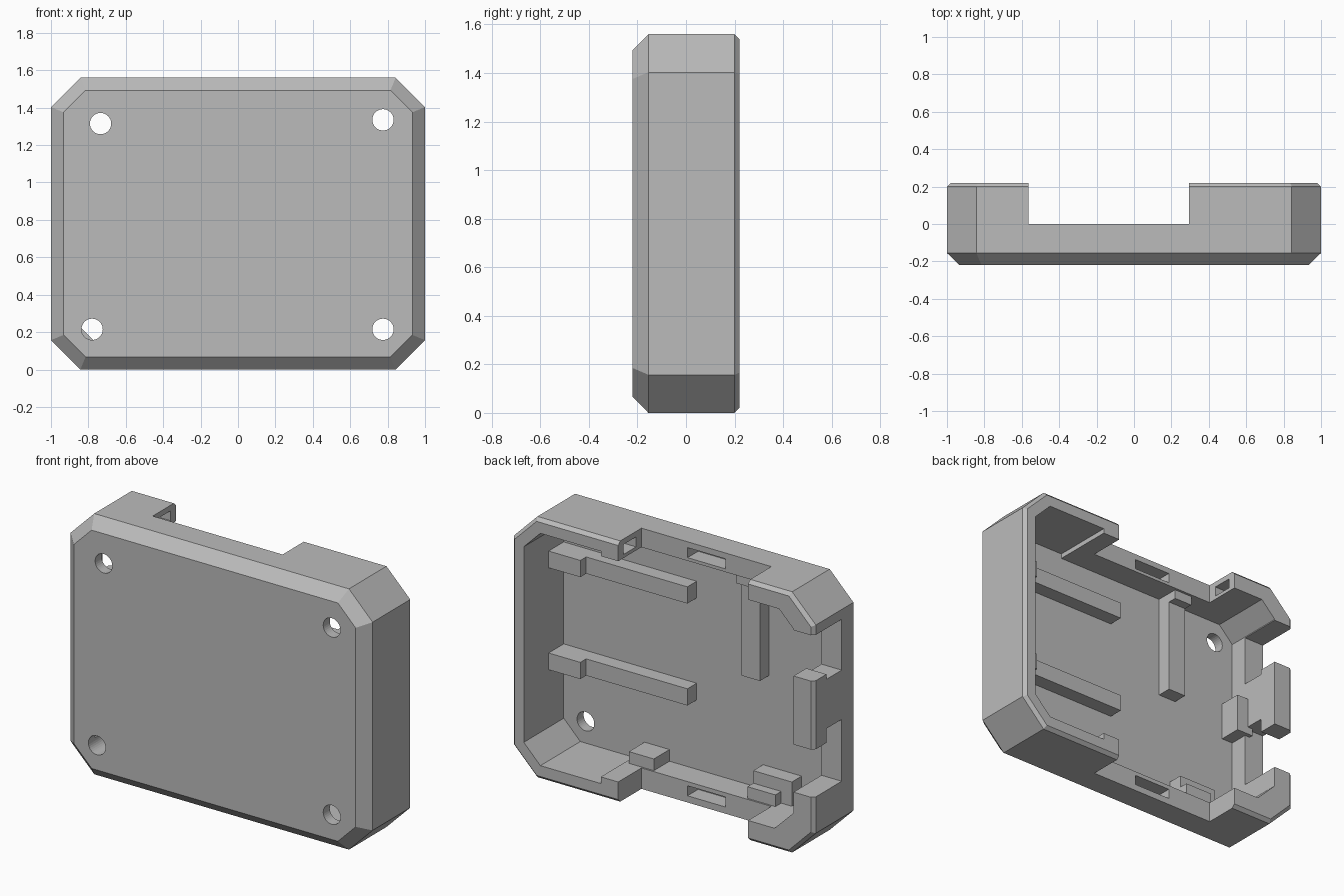
import bpy, bmesh, math
from mathutils import Matrix

default = bpy.data.objects.get("Cube")
if default:
    bpy.data.objects.remove(default, do_unlink=True)

grey = bpy.data.materials.new("plain grey plastic")
grey.use_nodes = True
colour = (0.5, 0.5, 0.5, 1)
grey.diffuse_color = colour
grey.node_tree.nodes["Principled BSDF"].inputs["Base Color"].default_value = colour

W, H, D = 1.0, 1.56, 0.22      # half width, height, half depth
CORNER = 0.157


def finish(name, bm):
    bmesh.ops.recalc_face_normals(bm, faces=bm.faces)
    mesh = bpy.data.meshes.new(name)
    bm.to_mesh(mesh)
    bm.free()
    mesh.materials.append(grey)
    obj = bpy.data.objects.new(name, mesh)
    bpy.context.collection.objects.link(obj)
    return obj


def loft(name, rings):
    """Skin a list of (y, [(x, z), ...]) outlines and cap both ends."""
    bm = bmesh.new()
    loops = [[bm.verts.new((x, y, z)) for x, z in pts] for y, pts in rings]
    n = len(loops[0])
    for a, b in zip(loops, loops[1:]):
        for i in range(n):
            j = (i + 1) % n
            bm.faces.new((a[i], a[j], b[j], b[i]))
    bm.faces.new(loops[0])
    bm.faces.new(loops[-1])
    return finish(name, bm)


def box(name, x, y, z):
    """Box from (low, high) pairs."""
    bm = bmesh.new()
    bmesh.ops.create_cube(bm, size=1)
    for v in bm.verts:
        v.co = [(lo + hi) / 2 + c * (hi - lo) for c, (lo, hi) in zip(v.co, (x, y, z))]
    return finish(name, bm)


def rod(name, x, z, radius):
    bm = bmesh.new()
    turn = Matrix.Translation((x, -D, z)) @ Matrix.Rotation(math.pi / 2, 4, 'X')
    bmesh.ops.create_cone(bm, cap_ends=True, segments=32, radius1=radius,
                          radius2=radius, depth=0.3, matrix=turn)
    return finish(name, bm)


def cut(target, cutter):
    cutter.hide_render = True
    mod = target.modifiers.new("cut", 'BOOLEAN')
    mod.operation = 'DIFFERENCE'
    mod.solver = 'EXACT'
    mod.object = cutter
    bpy.context.view_layer.objects.active = target
    bpy.ops.object.modifier_apply(modifier=mod.name)
    bpy.data.objects.remove(cutter, do_unlink=True)


def octagon(inset):
    """Chamfered rectangle, moved inwards evenly."""
    c = CORNER - inset * (2 - math.sqrt(2))
    w, lo, hi = W - inset, inset, H - inset
    return [(w - c, lo), (w, lo + c), (w, hi - c), (w - c, hi),
            (c - w, hi), (-w, hi - c), (-w, lo + c), (c - w, lo)]


# Outer tray with bevelled front and rear edges
shell = loft("case_shell", [(-D, octagon(0.067)), (-0.155, octagon(0)),
                            (0.2, octagon(0)), (D, octagon(0.02))])

# Inner space: thin walls on the left, thick walls elsewhere
cavity = [(0.81, 0.085), (0.92, 0.195), (0.92, 1.365), (0.81, 1.475),
          (0.41, 1.475), (0.41, 1.446), (-0.77, 1.446), (-0.866, 1.35),
          (-0.866, 0.25), (-0.74, 0.125), (0.41, 0.125), (0.41, 0.085)]
cut(shell, loft("cavity_cutter", [(-0.158, cavity), (0.4, cavity)]))

# Screw holes in the front plate
for x, z in [(-0.735, 1.315), (0.775, 1.335), (-0.78, 0.215), (0.775, 0.215)]:
    cut(shell, rod("screw_hole_cutter", x, z, 0.057))

# Wide notches in the top and bottom walls, with a latch slot in each
for z in [(1.3, 1.7), (-0.1, 0.25)]:
    cut(shell, box("notch_cutter", (-0.565, 0.295), (0, 0.4), z))
for z in [(1.465, 1.525), (0.04, 0.1)]:
    cut(shell, box("slot_cutter", (-0.26, -0.01), (-0.1, 0.1), z))

# Pockets in the ends of the top notch
for x in [(0.2, 0.38), (-0.68, -0.5)]:
    cut(shell, box("pocket_cutter", x, (0.05, 0.17), (1.467, 1.527)))

# Two port openings in the right wall, narrower at the rear lip
for base, lip in [((1.04, 1.344), (1.07, 1.344)), ((0.375, 0.745), (0.375, 0.66))]:
    low, high = max(base[0], lip[0]), min(base[1], lip[1])
    cut(shell, box("port_cutter", (-1.2, -0.7), (-0.044, 0.4), (low, high)))
    cut(shell, box("port_base_cutter", (-1.2, -0.7), (-0.044, 0.1), base))

# Support rails on the floor, each with a raised end at the left wall
FLOOR = -0.17
for name, z in [("upper", 1.2), ("lower", 0.59)]:
    span = (z - 0.05, z + 0.05)
    box(name + "_rail", (0.04, 0.93), (FLOOR, -0.07), span)
    box(name + "_rail_stop", (0.71, 0.93), (FLOOR, -0.015), span)

# Upright rib with a ledge under the top wall
box("upright_rib", (-0.44, -0.32), (FLOOR, -0.07), (0.815, 1.46))
box("upright_rib_ledge", (-0.44, -0.32), (FLOOR, -0.015), (1.39, 1.46))

# Board rests along the bottom and right walls
box("bottom_rest", (0.22, 0.385), (FLOOR, -0.01), (0.07, 0.195))
box("corner_rest", (-0.655, -0.4), (FLOOR, -0.065), (0.11, 0.27))
box("corner_rest_ledge", (-0.585, -0.4), (FLOOR, -0.01), (0.11, 0.195))
box("side_rest", (-0.9, -0.79), (FLOOR, -0.02), (0.7, 0.93))
